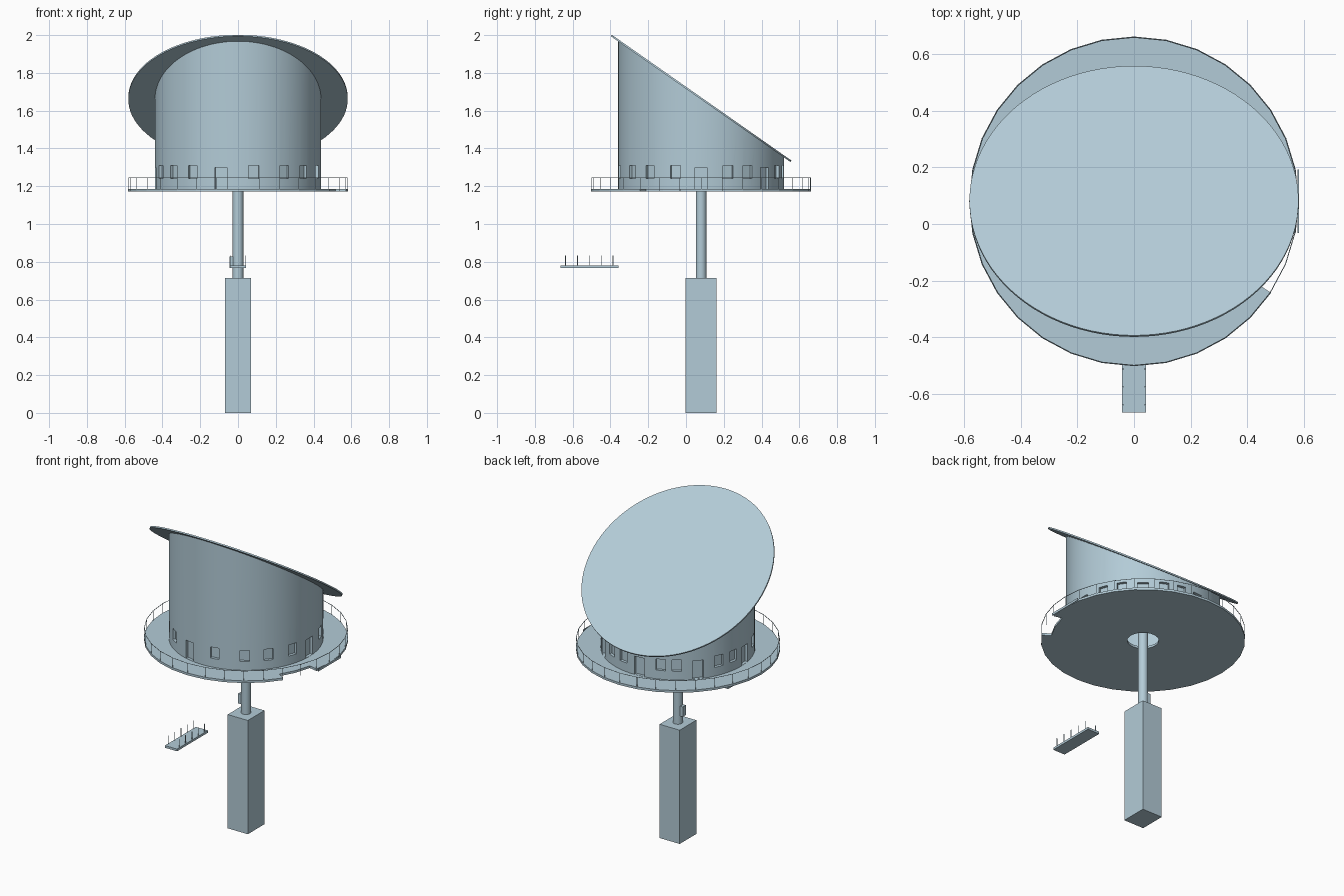
import bpy, bmesh
from math import sin, cos, radians, pi, atan2
from mathutils import Matrix, Vector

if "Cube" in bpy.data.objects:
    bpy.data.objects.remove(bpy.data.objects["Cube"])

paint = bpy.data.materials.new("pale_blue_grey")
paint.use_nodes = True
COLOUR = (0.45, 0.60, 0.68, 1)
paint.diffuse_color = COLOUR
paint.node_tree.nodes["Principled BSDF"].inputs["Base Color"].default_value = COLOUR

CY = 0.08            # tower axis
DECK_R = 0.582
DECK_TOP = 1.185
SIDES = 32
SLOPE = -0.7         # roof rise per unit of y


def polar(r, deg, z):
    a = radians(deg)
    return Vector((r * cos(a), CY + r * sin(a), z))


def roof_z(y):
    return 1.665 + SLOPE * (y - CY)


def finish(bm, name, smooth=False):
    bmesh.ops.recalc_face_normals(bm, faces=bm.faces)
    mesh = bpy.data.meshes.new(name)
    bm.to_mesh(mesh)
    bm.free()
    ob = bpy.data.objects.new(name, mesh)
    bpy.context.collection.objects.link(ob)
    mesh.materials.append(paint)
    if smooth:
        smooth_object(ob)
    return ob


def smooth_object(ob):
    bpy.ops.object.select_all(action='DESELECT')
    ob.select_set(True)
    bpy.context.view_layer.objects.active = ob
    bpy.ops.object.shade_smooth_by_angle(angle=radians(30))


def add_box(bm, centre, size, turn=0):
    m = (Matrix.Translation(centre) @ Matrix.Rotation(radians(turn), 4, 'Z')
         @ Matrix.Diagonal((*size, 1)))
    bmesh.ops.create_cube(bm, size=1, matrix=m)


def add_rod(bm, a, b, r, sides=6):
    d = b - a
    m = Matrix.Translation((a + b) / 2) @ d.to_track_quat('Z', 'Y').to_matrix().to_4x4()
    bmesh.ops.create_cone(bm, cap_ends=True, segments=sides, radius1=r,
                          radius2=r, depth=d.length, matrix=m)


# Square base column and round pole
bm = bmesh.new()
add_box(bm, (0, CY, 0.3575), (0.14, 0.165, 0.715))
finish(bm, "base_column")
bm = bmesh.new()
add_rod(bm, Vector((0, CY, 0.71)), Vector((0, CY, 1.25)), 0.028, 32)
finish(bm, "pole", True)
bm = bmesh.new()
add_box(bm, (-0.035, CY, 0.797), (0.018, 0.03, 0.062))
finish(bm, "pole_box")

# Round deck with centre hole and a notch in the rim
step = 360 / SIDES
outline = []
for i in range(SIDES):
    ang = i * step
    if i == SIDES - 3:
        outline += [polar(DECK_R, ang, DECK_TOP), polar(0.525, ang, DECK_TOP)]
    elif i == SIDES - 2:
        outline.append(polar(0.525, ang, DECK_TOP))
    elif i == SIDES - 1:
        outline += [polar(0.525, ang, DECK_TOP), polar(DECK_R, ang, DECK_TOP)]
    else:
        outline.append(polar(DECK_R, ang, DECK_TOP))
hole = [polar(0.09, i * step, DECK_TOP) for i in range(SIDES)]
bm = bmesh.new()
edges = []
for loop in (outline, hole):
    vs = [bm.verts.new(p) for p in loop]
    edges += [bm.edges.new((v, vs[i - 1])) for i, v in enumerate(vs)]
bmesh.ops.triangle_fill(bm, edges=edges, use_beauty=True)
ext = bmesh.ops.extrude_face_region(bm, geom=bm.faces[:], use_keep_orig=True)
bmesh.ops.translate(bm, vec=(0, 0, -0.014),
                    verts=[g for g in ext["geom"] if isinstance(g, bmesh.types.BMVert)])
finish(bm, "deck")

# Straight plate on the rim beside the notch
bm = bmesh.new()
add_box(bm, (DECK_R - 0.002, CY, DECK_TOP - 0.007), (0.004, 0.225, 0.014))
finish(bm, "rim_plate")

# Deck railing
bm = bmesh.new()
for i in range(SIDES):
    a = polar(0.579, i * step, 1.245)
    add_rod(bm, a, polar(0.579, (i + 1) * step, 1.245), 0.0018)
    add_rod(bm, polar(0.579, i * step, DECK_TOP - 0.01), a, 0.0015)
finish(bm, "deck_railing")

# Hollow drum cut off by the sloping roof
bm = bmesh.new()
rings = []
N = 96
for r, top in ((0.44, False), (0.44, True), (0.41, True), (0.41, False)):
    ring = []
    for i in range(N):
        p = polar(r, i * 360 / N, DECK_TOP - 0.002)
        if top:
            p.z = roof_z(p.y)
        ring.append(bm.verts.new(p))
    rings.append(ring)
for k in range(4):
    a, b = rings[k], rings[(k + 1) % 4]
    for i in range(N):
        j = (i + 1) % N
        bm.faces.new((a[i], a[j], b[j], b[i]))
drum = finish(bm, "drum")

# Recessed doors and windows
DOORS = (-102, 0, 50, 95, 140, 185)
WINDOWS = (-158, -141, -123, -79, -56, -38, -18, 19, 34, 66, 80, 112, 124, 157, 171)
bm = bmesh.new()
for ang in DOORS:
    add_box(bm, polar(0.44, ang, 1.243), (0.036, 0.065, 0.114), ang)
for ang in WINDOWS:
    add_box(bm, polar(0.44, ang, 1.275), (0.036, 0.055, 0.07), ang)
cutter = finish(bm, "opening_cutter")
cutter.hide_render = True
mod = drum.modifiers.new("openings", 'BOOLEAN')
mod.operation = 'DIFFERENCE'
mod.solver = 'EXACT'
mod.object = cutter
bpy.context.view_layer.update()
graph = bpy.context.evaluated_depsgraph_get()
cut_mesh = bpy.data.meshes.new_from_object(drum.evaluated_get(graph))
drum.modifiers.clear()
drum.data = cut_mesh
bpy.data.objects.remove(cutter)
smooth_object(drum)

# Tilted round roof
bm = bmesh.new()
m = Matrix.Translation((0, CY, roof_z(CY))) @ Matrix.Rotation(atan2(SLOPE, 1), 4, 'X')
bmesh.ops.create_cone(bm, cap_ends=True, segments=N, radius1=0.581, radius2=0.581,
                      depth=0.009, matrix=m)
finish(bm, "roof_disc", True)

# Small separate landing with posts
bm = bmesh.new()
add_box(bm, (0, -0.512, 0.774), (0.084, 0.307, 0.014))
finish(bm, "landing")
bm = bmesh.new()
for side in (-1, 1):
    for i in range(5):
        y = -0.638 + i * 0.063
        add_rod(bm, Vector((side * 0.038, y, 0.775)), Vector((side * 0.038, y, 0.832)), 0.0022)
finish(bm, "landing_posts")
